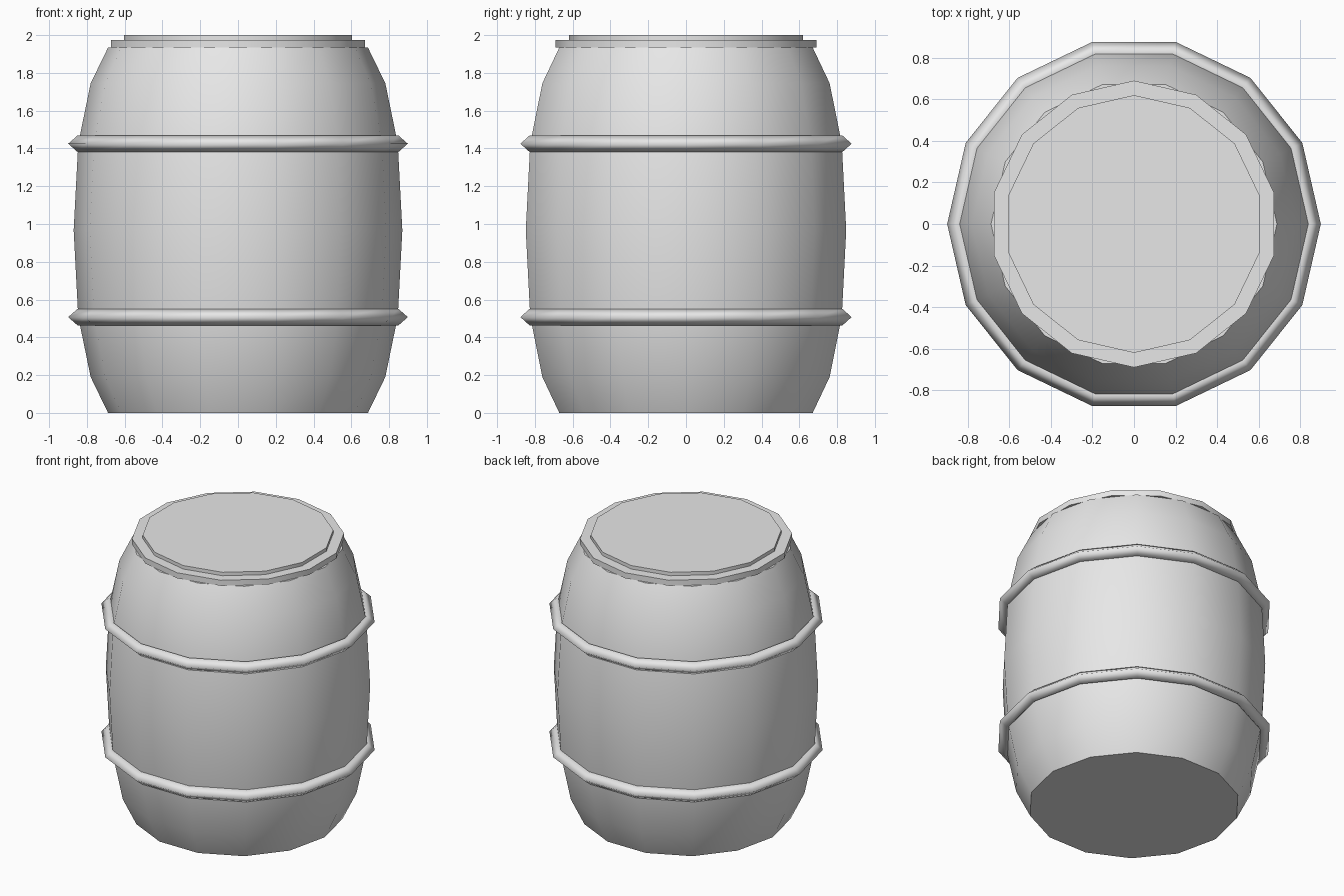
import bpy, math

if "Cube" in bpy.data.objects:
    bpy.data.objects.remove(bpy.data.objects["Cube"])

SIDES = 14

grey = bpy.data.materials.new("light grey")
grey.diffuse_color = (0.8, 0.8, 0.8, 1)
grey.use_nodes = True
grey.node_tree.nodes["Principled BSDF"].inputs["Base Color"].default_value = grey.diffuse_color


def lathe(name, profile, turn=0.0, ring=False, angle=None):
    """Spin a (radius, z) profile; close it as a ring or cap both ends."""
    verts = [(r * math.cos(turn + math.tau * i / SIDES),
              r * math.sin(turn + math.tau * i / SIDES), z)
             for r, z in profile for i in range(SIDES)]
    n = len(profile)
    faces = []
    for k in range(n if ring else n - 1):
        a, b = k * SIDES, ((k + 1) % n) * SIDES
        for i in range(SIDES):
            j = (i + 1) % SIDES
            faces.append((a + i, a + j, b + j, b + i))
    if not ring:
        faces.append(tuple(reversed(range(SIDES))))
        faces.append(tuple(range((n - 1) * SIDES, n * SIDES)))
    mesh = bpy.data.meshes.new(name)
    mesh.from_pydata(verts, [], faces)
    mesh.materials.append(grey)
    obj = bpy.data.objects.new(name, mesh)
    bpy.context.collection.objects.link(obj)
    bpy.ops.object.select_all(action='DESELECT')
    obj.select_set(True)
    bpy.context.view_layer.objects.active = obj
    if angle is None:
        bpy.ops.object.shade_smooth()
    else:
        bpy.ops.object.shade_smooth_by_angle(angle=math.radians(angle))
    return obj


# bulging body
lathe("barrel_body", [(0.688, 0), (0.78, 0.19), (0.846, 0.51), (0.87, 0.967),
                      (0.846, 1.425), (0.78, 1.745), (0.688, 1.934)], angle=40)

# two hoops with a diamond section
for name, z in (("lower_hoop", 0.507), ("upper_hoop", 1.425)):
    lathe(name, [(0.798, z), (0.849, z - 0.044), (0.899, z), (0.849, z + 0.044)],
          ring=True)

# stepped lid, turned half a side from the body
half = math.pi / SIDES
lathe("lid_rim", [(0.69, 1.935), (0.69, 1.975)], turn=half, angle=30)
lathe("lid_top", [(0.62, 1.972), (0.62, 2.0)], turn=half, angle=30)
